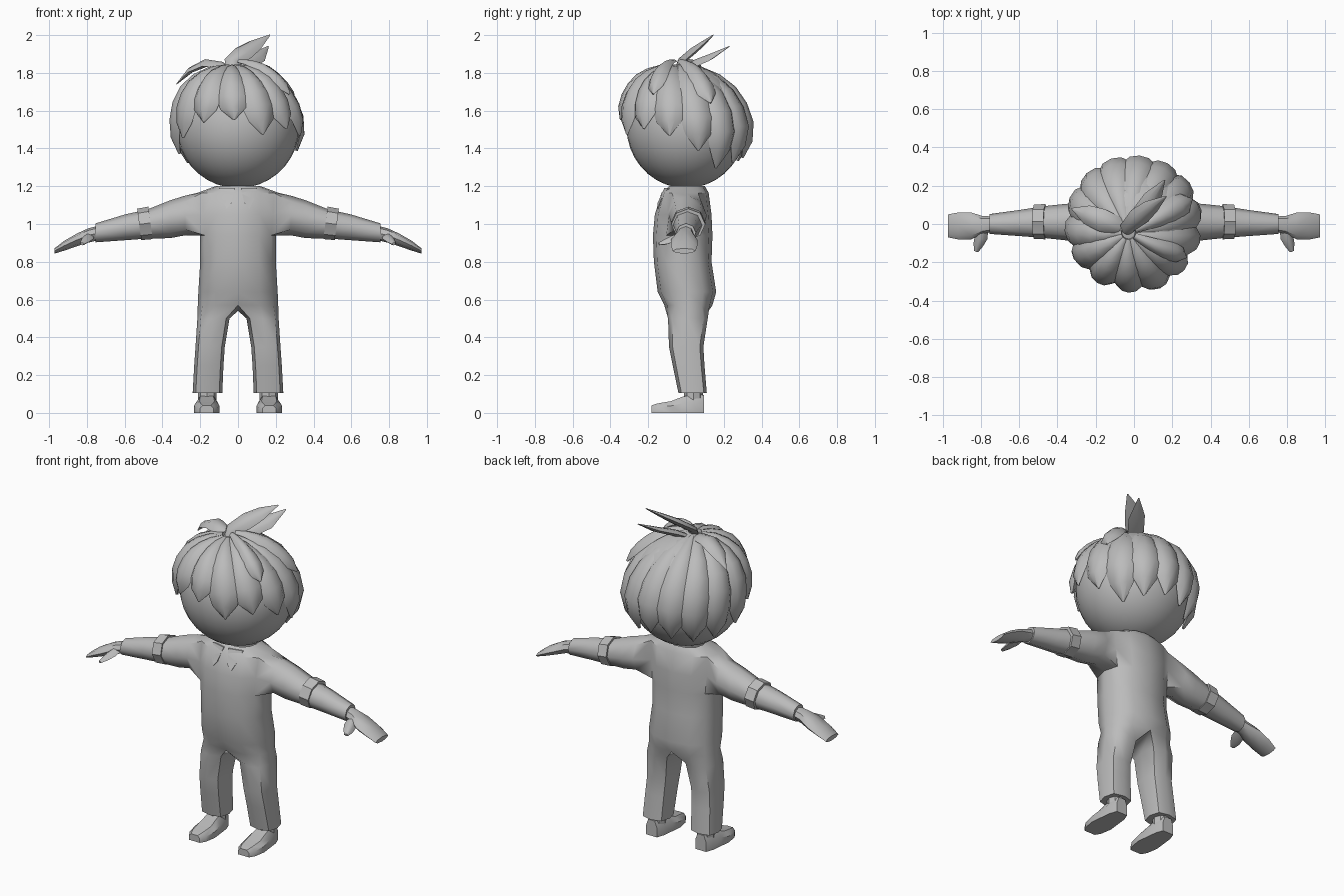
import bpy, bmesh, math
from mathutils import Vector

if "Cube" in bpy.data.objects:
    bpy.data.objects.remove(bpy.data.objects["Cube"])

grey = bpy.data.materials.new("plain grey")
grey.diffuse_color = (0.5, 0.5, 0.5, 1)
grey.use_nodes = True
grey.node_tree.nodes["Principled BSDF"].inputs["Base Color"].default_value = grey.diffuse_color


def finish(name, bm, mirror=False, angle=40):
    bmesh.ops.recalc_face_normals(bm, faces=bm.faces)
    me = bpy.data.meshes.new(name)
    bm.to_mesh(me)
    bm.free()
    me.materials.append(grey)
    me.shade_smooth()
    me.set_sharp_from_angle(angle=math.radians(angle))
    ob = bpy.data.objects.new(name, me)
    bpy.context.collection.objects.link(ob)
    if mirror:
        m = ob.modifiers.new("Mirror", 'MIRROR')
        m.merge_threshold = 0.002
    return ob


def add_ring(bm, pts):
    return [bm.verts.new(p) for p in pts]


def bridge(bm, a, b, closed=True):
    n = len(a)
    for i in range(n if closed else n - 1):
        j = (i + 1) % n
        bm.faces.new((a[i], a[j], b[j], b[i]))


def loft(bm, rings, caps=True):
    vs = [add_ring(bm, r) for r in rings]
    for a, b in zip(vs, vs[1:]):
        bridge(bm, a, b)
    if caps:
        bm.faces.new(vs[0])
        bm.faces.new(vs[-1])
    return vs


def arm_ring(x, cy, cz, ry, rz, shear=0.0):
    # eight points around an arm, starting at the upper front
    out = []
    for i in range(8):
        a = math.radians(135 - 45 * i)
        dz = rz * math.sin(a)
        out.append((x + shear * dz, cy + ry * math.cos(a), cz + dz))
    return out


def leaf(name, pts, widths, heights, ref, mirror=False):
    # pointed lens-shaped lock swept along a path; ref(p) gives outward direction
    bm = bmesh.new()
    pts = [Vector(p) for p in pts]
    rings = []
    for i, p in enumerate(pts):
        t = (pts[min(i + 1, len(pts) - 1)] - pts[max(i - 1, 0)]).normalized()
        side = t.cross(ref(p)).normalized()
        n = side.cross(t)
        w, h = max(widths[i], 0.004), max(heights[i], 0.003)
        drop = w * w / 0.64
        rings.append([p + side * (w * u) + n * v for u, v in (
            (-1, -drop), (-0.55, 0.72 * h), (0, h), (0.55, 0.72 * h),
            (1, -drop), (0, -0.5 * h))])
    loft(bm, rings)
    return finish(name, bm, mirror, 50)


# ---- suit: half body with leg and arm branches, mirrored
bm = bmesh.new()
rows = [(1.20, .12, -.09, .10), (1.165, .215, -.13, .12), (1.05, .21, -.165, .135),
        (0.94, .20, -.175, .14), (0.80, .20, -.17, .135), (0.64, .21, -.15, .16),
        (0.57, .213, -.115, .14)]
torso = []
for z, w, yf, yb in rows:
    ring = []
    for k in range(7):
        a = math.radians(-90 + 30 * k)
        c, s = max(math.cos(a), 0), math.sin(a)
        x = 0 if k in (0, 6) else w * c ** 0.85
        y = (yb + yf) / 2 + (yb - yf) / 2 * math.copysign(abs(s) ** 0.85, s)
        ring.append((x, y, z))
    torso.append(add_ring(bm, ring))
for r, (a, b) in enumerate(zip(torso, torso[1:])):
    for k in range(6):
        if not (r in (1, 2) and k in (2, 3)):       # leave the armhole open
            bm.faces.new((a[k], a[k + 1], b[k + 1], b[k]))
t1, t2, t3 = torso[1:4]
prev = [t1[2], t1[3], t1[4], t2[4], t3[4], t3[3], t3[2], t2[2]]
for args in [(.28, .01, 1.045, .10, .105), (.36, .01, 1.025, .095, .10),
             (.48, .01, 1.0, .082, .077), (.60, .005, .982, .068, .068),
             (.755, 0, .953, .052, .05)]:
    ring = add_ring(bm, arm_ring(*args))
    bridge(bm, prev, ring)
    prev = ring
bm.faces.new(prev)
prev = torso[-1] + [bm.verts.new((0, 0.01, 0.54))]
for z, x0, x1, yf, yb in [(.50, .045, .215, -.095, .115), (.35, .07, .225, -.09, .092),
                          (.25, .077, .232, -.07, .098), (.105, .083, .24, -.04, .11)]:
    cx, cy, rx, ry = (x0 + x1) / 2, (yf + yb) / 2, (x1 - x0) / 2, (yb - yf) / 2
    ring = []
    for k in range(8):
        a = math.radians(-135 + 45 * k)
        q = 1.12 if k % 2 == 0 else 1.0
        ring.append((cx + rx * q * math.cos(a), cy + ry * q * math.sin(a), z))
    ring = add_ring(bm, ring)
    bridge(bm, prev, ring)
    prev = ring
bm.faces.new(prev)
finish("suit", bm, True, 50)

# ---- rolled sleeve cuffs
bm = bmesh.new()
loft(bm, [arm_ring(.463, .012, 1.006, .092, .086, .13),
          arm_ring(.523, .012, .998, .09, .083, .13)])
finish("sleeve_cuffs", bm, True)

# ---- collar flaps
bm = bmesh.new()
flap = [(.015, -.115, 1.19), (.10, -.095, 1.19), (.085, -.132, 1.13),
        (.06, -.151, 1.08), (.035, -.151, 1.11)]
loft(bm, [flap, [(x, y + .008, z) for x, y, z in flap]])
finish("collar_flaps", bm, True)

# ---- hands and thumbs
bm = bmesh.new()
loft(bm, [arm_ring(*a) for a in [(.73, 0, .955, .04, .038), (.79, -.005, .94, .046, .038),
                                 (.85, -.01, .917, .07, .034), (.92, -.01, .885, .07, .026),
                                 (.972, -.01, .857, .06, .014)]])
finish("hands", bm, True)
leaf("thumbs", [(.79, -.02, .93), (.80, -.07, .915), (.815, -.11, .90), (.825, -.143, .892)],
     [.03, .035, .026, .012], [.025, .025, .02, .01], lambda p: Vector((.2, 0, 1)), True)

# ---- shoes and ankles
bm = bmesh.new()
rings = []
for y, hw, h in [(-.182, .036, .04), (-.15, .055, .05), (-.08, .067, .062),
                 (-.02, .06, .085), (.05, .052, .10), (.095, .036, .095)]:
    rings.append([(.165 + hw * u, y, h * v) for u, v in
                  ((-1, 0), (-1, .6), (-.6, 1), (.6, 1), (1, .6), (1, 0))])
loft(bm, rings)
finish("shoes", bm, True)
bm = bmesh.new()
loft(bm, [[(.163 + .05 * math.cos(i * math.pi / 4), .04 + .05 * math.sin(i * math.pi / 4), z)
           for i in range(8)] for z in (.04, .15)])
finish("ankles", bm, True)

# ---- head
bm = bmesh.new()
bmesh.ops.create_uvsphere(bm, u_segments=32, v_segments=18, radius=.325)
for v in bm.verts:
    v.co = Vector((v.co.x, v.co.y * .97, v.co.z + 1.515))
finish("head", bm)

# ---- hair locks draped from the crown
CENTRE = Vector((0, 0, 1.515))


def lock(name, az, end, half=.10, lift=0.0, h=.04, start=6):
    pts, ws, hs = [], [], []
    a = math.radians(az)
    for i in range(8):
        f = i / 7
        p = math.radians(start + (end - start) * f)
        r = .318 + lift + .02 * f ** 3
        c = max(math.cos(p), 0)
        pts.append(CENTRE + Vector((r * math.sin(p) * math.cos(a) - .03 * c,
                                    r * math.sin(p) * math.sin(a) - .045 * c, r * math.cos(p))))
        taper = 1 if f < .6 else math.sqrt(max(0, 1 - ((f - .6) / .4) ** 1.6))
        ws.append(half * (.12 + .88 * math.sin(p)) * taper)
        hs.append(h * min(1, .35 + f * 1.6) * (.25 + .75 * taper))
    leaf(name, pts, ws, hs, lambda p: (p - CENTRE).normalized())


for i, (az, end) in enumerate([(-67, 97), (-93, 84), (-122, 86), (-150, 100), (-175, 115),
                               (158, 124), (133, 126), (109, 122), (85, 119), (61, 124),
                               (37, 130), (12, 112), (-15, 98), (-41, 92)]):
    lock(f"hair_lock_{i + 1}", az, end)
lock("hair_top_lock_back", 25, 70, .085, .028, .035)
lock("hair_top_lock_front", -28, 62, .075, .028, .035)

# ---- loose tufts on the crown
up = lambda p: Vector((.2, -.5, 1))
leaf("tuft_tall", [(-.04, -.05, 1.79), (-.03, -.02, 1.86), (.03, .04, 1.91),
                   (.09, .09, 1.95), (.168, .145, 2.0)],
     [.025, .045, .058, .045, 0], [.02, .025, .025, .018, 0], up)
leaf("tuft_rear", [(-.02, -.03, 1.80), (.04, .06, 1.85), (.10, .14, 1.885), (.16, .23, 1.94)],
     [.025, .05, .05, 0], [.02, .025, .02, 0], up)
leaf("tuft_side", [(-.02, -.04, 1.79), (-.09, -.01, 1.835), (-.17, .02, 1.845),
                   (-.25, .05, 1.81), (-.325, .08, 1.74)],
     [.02, .05, .06, .05, 0], [.015, .025, .028, .02, 0], lambda p: Vector((-.2, 0, 1)))
